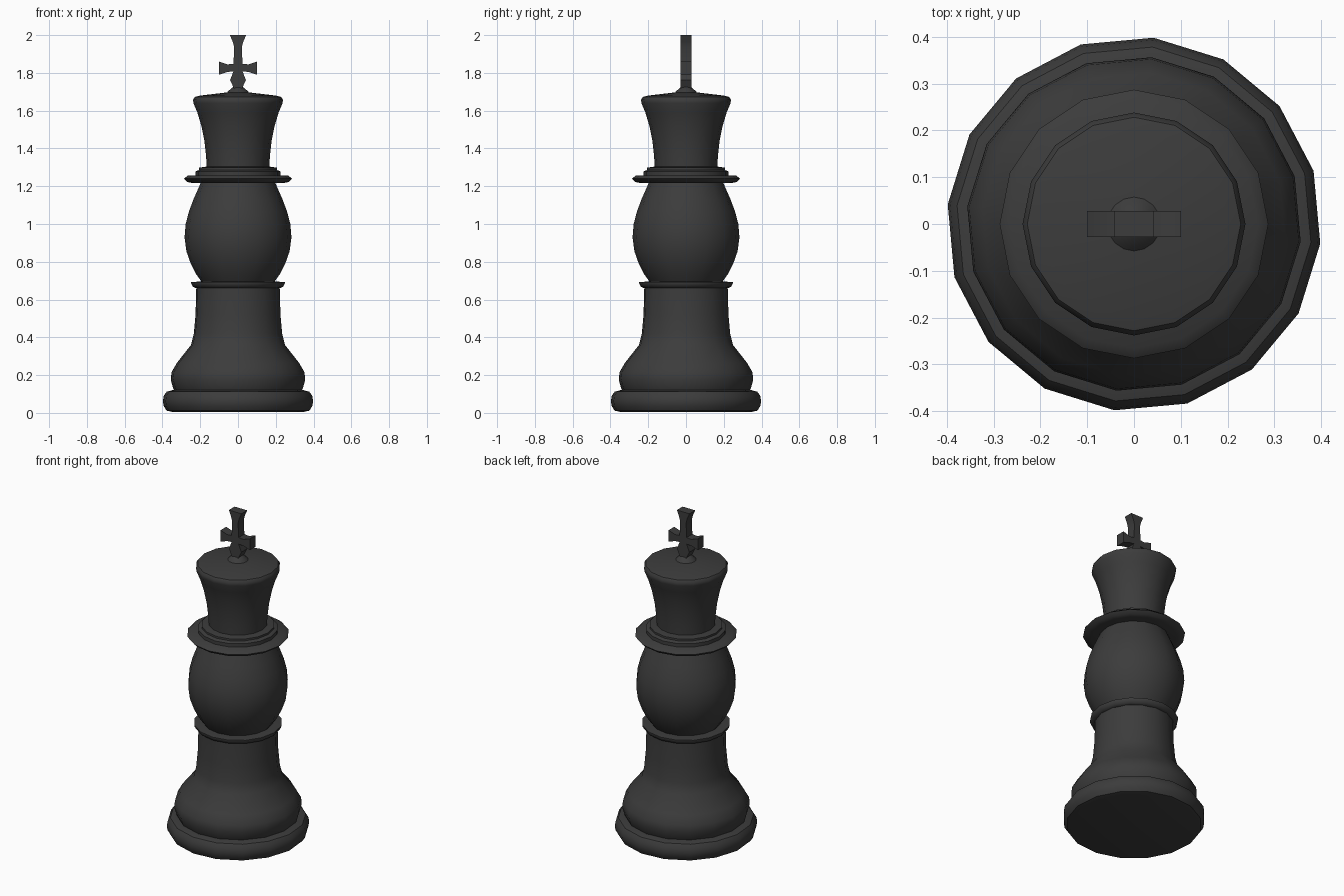
import bpy, bmesh, math

if "Cube" in bpy.data.objects:
    bpy.data.objects.remove(bpy.data.objects["Cube"])

mat = bpy.data.materials.new("charcoal_black")
mat.diffuse_color = (0.045, 0.045, 0.045, 1)
mat.use_nodes = True
mat.node_tree.nodes["Principled BSDF"].inputs["Base Color"].default_value = mat.diffuse_color


def finish(name, bm):
    bmesh.ops.recalc_face_normals(bm, faces=bm.faces)
    me = bpy.data.meshes.new(name)
    bm.to_mesh(me)
    bm.free()
    me.materials.append(mat)
    ob = bpy.data.objects.new(name, me)
    bpy.context.collection.objects.link(ob)
    bpy.ops.object.select_all(action='DESELECT')
    ob.select_set(True)
    bpy.context.view_layer.objects.active = ob
    bpy.ops.object.shade_smooth_by_angle(angle=math.radians(40))
    return ob


def turned(name, profile, offset=0.0, sides=16):
    """Solid of revolution from (radius, height) pairs, capped at both ends."""
    bm = bmesh.new()
    rings = []
    for r, z in profile:
        angs = [math.radians(offset) + math.tau * i / sides for i in range(sides)]
        rings.append([bm.verts.new((r * math.cos(a), r * math.sin(a), z)) for a in angs])
    for a, b in zip(rings, rings[1:]):
        for i in range(sides):
            j = (i + 1) % sides
            bm.faces.new((a[i], a[j], b[j], b[i]))
    bm.faces.new(rings[0])
    bm.faces.new(rings[-1])
    return finish(name, bm)


# Foot disc with rounded rim
turned("base_disc", [(0.35, 0.005), (0.38, 0.012), (0.395, 0.035), (0.4, 0.062),
                     (0.395, 0.09), (0.38, 0.112), (0.35, 0.12)], -6)

# Bell-shaped lower body
turned("lower_body", [(0.335, 0.11), (0.345, 0.13), (0.358, 0.175), (0.354, 0.215),
                      (0.325, 0.265), (0.25, 0.36), (0.235, 0.42), (0.226, 0.52),
                      (0.222, 0.665)], -6)

# Lip between body and bulb
turned("waist_ring", [(0.222, 0.66), (0.238, 0.667), (0.248, 0.685), (0.248, 0.692),
                      (0.2, 0.696)])

# Egg-shaped middle
turned("middle_bulb", [(0.19, 0.69), (0.222, 0.735), (0.25, 0.79), (0.273, 0.855),
                       (0.283, 0.93), (0.277, 1.0), (0.26, 1.065), (0.236, 1.13),
                       (0.195, 1.222)])

# Stacked collar discs
turned("collar_disc", [(0.24, 1.217), (0.268, 1.222), (0.287, 1.24), (0.265, 1.257)])
turned("collar_step", [(0.225, 1.255), (0.225, 1.278), (0.205, 1.287)])
turned("collar_top", [(0.206, 1.285), (0.206, 1.298), (0.165, 1.304)])

# Flared head and knob
turned("flared_head", [(0.165, 1.295), (0.169, 1.36), (0.178, 1.44), (0.194, 1.52),
                       (0.215, 1.59), (0.236, 1.64), (0.238, 1.658), (0.228, 1.673),
                       (0.2, 1.68), (0.055, 1.697)])
turned("finial_knob", [(0.06, 1.694), (0.048, 1.707), (0.03, 1.722), (0.012, 1.732)])

# Cross with flared arms: right half outline mirrored, then extruded
half = [(0.02, 1.715), (0.042, 1.762), (0.024, 1.808), (0.055, 1.805), (0.1, 1.79),
        (0.1, 1.86), (0.055, 1.845), (0.024, 1.848), (0.02, 1.935), (0.028, 1.965),
        (0.043, 2.0)]
outline = half + [(-x, z) for x, z in reversed(half)]
bm = bmesh.new()
face = bm.faces.new([bm.verts.new((x, -0.028, z)) for x, z in outline])
ext = bmesh.ops.extrude_face_region(bm, geom=[face])
moved = [v for v in ext["geom"] if isinstance(v, bmesh.types.BMVert)]
bmesh.ops.translate(bm, verts=moved, vec=(0, 0.056, 0))
finish("top_cross", bm)
